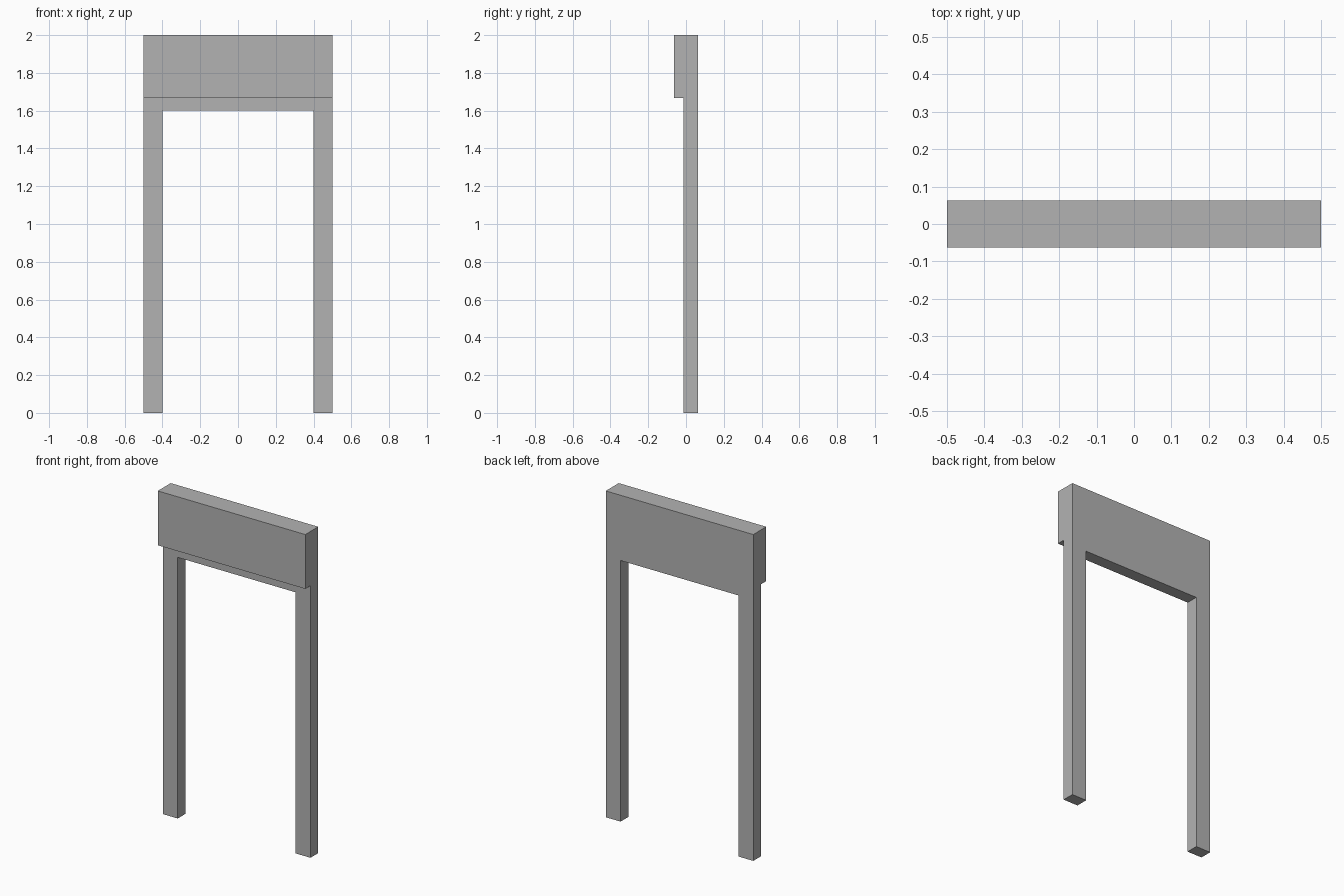
import bpy, bmesh
from mathutils import Vector

if "Cube" in bpy.data.objects:
    bpy.data.objects.remove(bpy.data.objects["Cube"])

W, H = 0.5, 2.0                 # half width, height
INNER, OPEN_TOP = 0.4, 1.6      # opening
PANEL_BOTTOM = 1.667            # underside of the thicker header
BACK, FRONT, PANEL_FRONT = 0.0625, -0.0125, -0.0625

grey = bpy.data.materials.new("plain grey")
grey.diffuse_color = (0.45, 0.45, 0.45, 1)
grey.use_nodes = True
grey.node_tree.nodes["Principled BSDF"].inputs["Base Color"].default_value = grey.diffuse_color

bm = bmesh.new()

# Arch outline with two posts, extruded front to back
outline = [(-W, 0), (-INNER, 0), (-INNER, OPEN_TOP), (INNER, OPEN_TOP),
           (INNER, 0), (W, 0), (W, H), (-W, H)]
face = bm.faces.new([bm.verts.new((x, FRONT, z)) for x, z in outline])
ext = bmesh.ops.extrude_face_region(bm, geom=[face], use_keep_orig=True)
verts = [v for v in ext["geom"] if isinstance(v, bmesh.types.BMVert)]
bmesh.ops.translate(bm, verts=verts, vec=(0, BACK - FRONT, 0))
bmesh.ops.recalc_face_normals(bm, faces=bm.faces)

# Header thickened towards the front
bmesh.ops.bisect_plane(bm, geom=bm.verts[:] + bm.edges[:] + bm.faces[:],
                       plane_co=(0, 0, PANEL_BOTTOM), plane_no=(0, 0, 1))
header = [f for f in bm.faces if f.normal.y < -0.9
          and f.calc_center_median().z > PANEL_BOTTOM + 0.01]
ext = bmesh.ops.extrude_face_region(bm, geom=header)
verts = [v for v in ext["geom"] if isinstance(v, bmesh.types.BMVert)]
bmesh.ops.translate(bm, verts=verts, vec=Vector((0, PANEL_FRONT - FRONT, 0)))

# Merge coplanar faces
bmesh.ops.dissolve_limit(bm, angle_limit=0.01, verts=bm.verts, edges=bm.edges)
bmesh.ops.recalc_face_normals(bm, faces=bm.faces)

mesh = bpy.data.meshes.new("door_frame")
bm.to_mesh(mesh)
bm.free()
mesh.materials.append(grey)
bpy.context.collection.objects.link(bpy.data.objects.new("door_frame", mesh))
